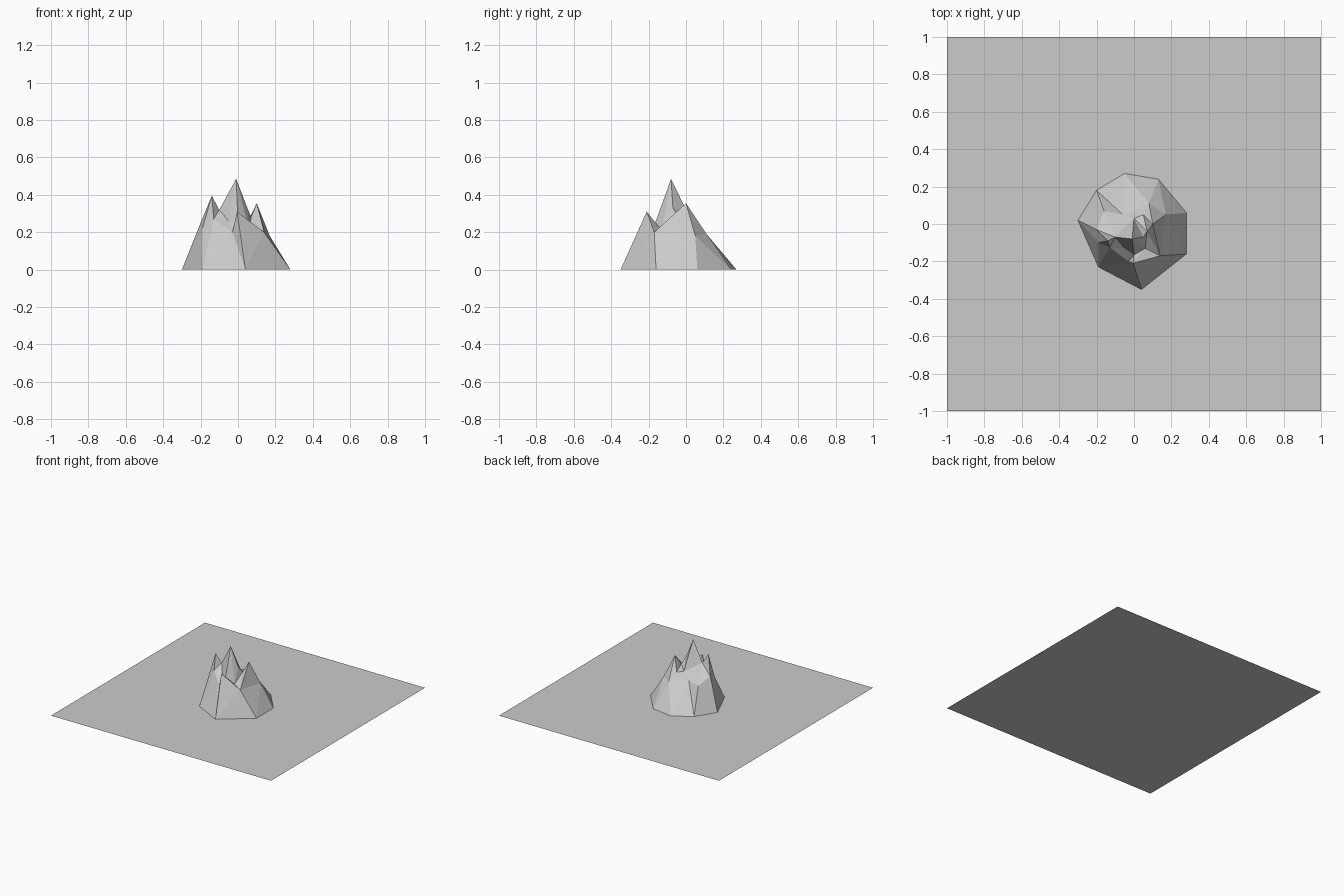
import bpy
from mathutils import Vector
from mathutils.geometry import delaunay_2d_cdt

if "Cube" in bpy.data.objects:
    bpy.data.objects.remove(bpy.data.objects["Cube"])


def make_object(name, verts, faces):
    mesh = bpy.data.meshes.new(name)
    mesh.from_pydata(verts, [], faces)
    mesh.update()
    obj = bpy.data.objects.new(name, mesh)
    bpy.context.collection.objects.link(obj)
    return obj


# Flat ground sheet
make_object("ground_plane", [(-1, -1, 0), (1, -1, 0), (1, 1, 0), (-1, 1, 0)], [(0, 1, 2, 3)])

# Mountain foot outline, clockwise from the left
foot = [(-.30, .02, 0), (-.20, .18, 0), (-.05, .27, 0), (.13, .24, 0),
        (.28, .06, 0), (.28, -.16, 0), (.04, -.35, 0), (-.19, -.23, 0)]
# Shoulder ring, one point above each foot point
shoulder = [(-.20, -.03, .25), (-.16, .07, .20), (-.06, .05, .21), (.08, .11, .19),
            (.17, .05, .18), (.14, -.17, .20), (.04, -.24, .20), (-.19, -.10, .22)]
# Four peaks: main, left, right, front
peaks = [(-.01, -.08, .485), (-.14, -.09, .395), (.10, .0, .355), (-.005, -.21, .31)]
# Saddles and gullies between the peaks
gullies = [(-.10, -.07, .32), (-.13, -.125, .27), (.07, -.04, .28), (.06, -.13, .21),
           (0, -.165, .25), (-.03, -.20, .20), (.0, .03, .26), (.05, -.07, .33),
           (-.05, -.13, .26), (.05, .05, .25)]

points = foot + shoulder + peaks + gullies
n = len(foot)
# Keep the two rings and the rising ridges as real edges
ridges = [(i, (i + 1) % n) for i in range(n)]
ridges += [(n + i, n + (i + 1) % n) for i in range(n - 2)]
ridges += [(i, n + i) for i in range(n)]
ridges += [(8, 17), (12, 18), (13, 19), (14, 19), (16, 20), (20, 17), (16, 27), (19, 24)]
flat = [Vector(p[:2]) for p in points]
co, _, tris, orig, _, _ = delaunay_2d_cdt(flat, ridges, [], 1, 1e-5)
# Crossing edges, if any, take the mean height of their neighbours
verts = []
for i, c in enumerate(co):
    if orig[i]:
        z = points[orig[i][0]][2]
    else:
        near = sorted(points, key=lambda p: (Vector(p[:2]) - c).length)[:2]
        z = sum(p[2] for p in near) / 2
    verts.append((c.x, c.y, z))
make_object("mountain", verts, tris)
